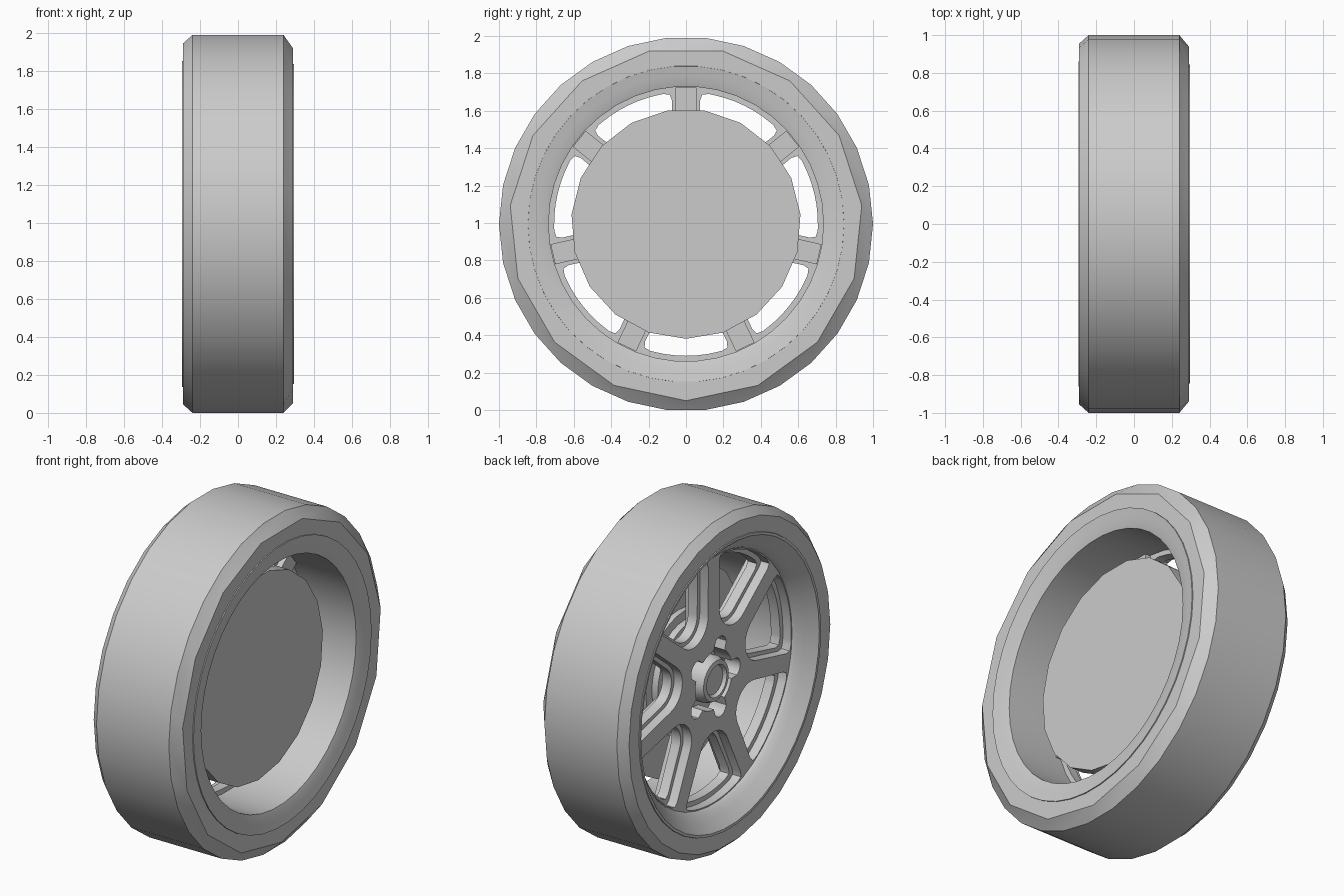
import bpy, bmesh, math
from mathutils import Matrix, Vector

CZ = 0.995          # axle height
SPOKES = 7
BETA = math.pi / SPOKES

if "Cube" in bpy.data.objects:
    bpy.data.objects.remove(bpy.data.objects["Cube"], do_unlink=True)

grey = bpy.data.materials.new("plain_grey")
grey.use_nodes = True
grey.diffuse_color = (0.6, 0.6, 0.6, 1)
grey.node_tree.nodes["Principled BSDF"].inputs["Base Color"].default_value = (0.6, 0.6, 0.6, 1)


def finish(name, mesh):
    """Link a mesh with the grey material and smooth it, keeping edges sharp."""
    obj = bpy.data.objects.new(name, mesh)
    mesh.materials.clear()
    mesh.materials.append(grey)
    bpy.context.scene.collection.objects.link(obj)
    bpy.ops.object.select_all(action='DESELECT')
    obj.select_set(True)
    bpy.context.view_layer.objects.active = obj
    bpy.ops.object.shade_smooth_by_angle(angle=math.radians(30))
    return obj


def from_bmesh(name, bm):
    bmesh.ops.recalc_face_normals(bm, faces=bm.faces)
    mesh = bpy.data.meshes.new(name)
    bm.to_mesh(mesh)
    bm.free()
    return finish(name, mesh)


def ring(bm, r, x, n, phase=0.0):
    steps = [phase + math.tau * i / n for i in range(n)]
    return [bm.verts.new((x, r * math.cos(a), CZ + r * math.sin(a))) for a in steps]


def bridge(bm, a, b):
    n = len(a)
    for i in range(n):
        j = (i + 1) % n
        bm.faces.new((a[i], a[j], b[j], b[i]))


def bridge_half(bm, full, half):
    """Join a ring to one with half as many corners."""
    n, m = len(full), len(half)
    for i in range(m):
        p, q, s = full[2 * i], full[2 * i + 1], full[(2 * i + 2) % n]
        bm.faces.new((p, q, half[i]))
        bm.faces.new((q, s, half[(i + 1) % m], half[i]))


def lathe(name, profile, n, closed=False, phase=0.0):
    """Turn (radius, x) points about the axle; open profiles get end caps."""
    bm = bmesh.new()
    rings = [ring(bm, r, x, n, phase) for r, x in profile]
    for a, b in zip(rings, rings[1:]):
        bridge(bm, a, b)
    if closed:
        bridge(bm, rings[-1], rings[0])
    else:
        bm.faces.new(rings[0])
        bm.faces.new(rings[-1])
    return from_bmesh(name, bm)


def window(w, root, R):
    """Rounded window outline between two spokes of half width w."""
    c = (root - w) / (1 - math.sin(BETA))
    rho = c - root
    pts = []
    start, end = BETA + math.pi / 2, 1.5 * math.pi - BETA
    for i in range(13):
        a = start + (end - start) * i / 12
        pts.append(Vector((c + rho * math.cos(a), rho * math.sin(a))))
    gamma = BETA - math.asin(w / R)

    def polar(r, a):
        return Vector((r * math.cos(a), r * math.sin(a)))

    def corner(sign):
        tip = polar(R, sign * gamma)
        along = tip - polar(0.05, sign * BETA)
        before = tip - along.normalized() * 0.04
        after = polar(R, sign * (gamma - 0.06))
        return [before, before * 0.2 + tip * 0.6 + after * 0.2, after]

    pts += corner(-1)
    pts += [polar(R, gamma * k / 4) for k in range(-3, 4)]
    pts += corner(1)[::-1]
    return pts


def plate(name, outer, hole, w, root, R, x, half):
    """Flat wheel face with a hub hole and spoke windows cut through."""
    circle = [Vector((outer * math.cos(a), outer * math.sin(a)))
              for a in (math.tau * i / 42 for i in range(42))]
    outlines = [circle, hole]
    for k in range(SPOKES):
        turn = Matrix.Rotation(math.pi / 2 + BETA * (2 * k + 1), 2)
        outlines.append([turn @ p for p in window(w, root, R)])
    curve = bpy.data.curves.new(name + "_outline", 'CURVE')
    curve.dimensions = '2D'
    curve.fill_mode = 'BOTH'
    curve.extrude = half
    for pts in outlines:
        s = curve.splines.new('POLY')
        s.points.add(len(pts) - 1)
        for sp, p in zip(s.points, pts):
            sp.co = (p.x, p.y, 0, 1)
        s.use_cyclic_u = True
    tmp = bpy.data.objects.new(name + "_outline", curve)
    bpy.context.scene.collection.objects.link(tmp)
    dg = bpy.context.evaluated_depsgraph_get()
    mesh = bpy.data.meshes.new_from_object(tmp.evaluated_get(dg))
    bpy.data.objects.remove(tmp, do_unlink=True)
    # stand the plate up across the axle
    mesh.transform(Matrix(((0, 0, 1, x), (1, 0, 0, 0), (0, 1, 0, CZ), (0, 0, 0, 1))))
    bm = bmesh.new()
    bm.from_mesh(mesh)
    bmesh.ops.remove_doubles(bm, verts=bm.verts, dist=0.0001)
    return from_bmesh(name, bm)


# Tyre: round tread, coarser chamfer on the inner side
bm = bmesh.new()
step = math.tau / 30
inner = ring(bm, 0.835, 0.29, 30)
shoulder = ring(bm, 0.945, 0.29, 15, step / 2)
tread = [ring(bm, r, x, 30) for r, x in
         ((1.0, 0.24), (1.0, -0.24), (0.955, -0.29), (0.86, -0.29))]
bridge_half(bm, inner, shoulder)
bridge_half(bm, tread[0], shoulder)
for a, b in zip(tread, tread[1:] + [inner]):
    bridge(bm, a, b)
from_bmesh("tyre", bm)

# Rim: outer lip, dish, straight barrel and inner flange
lathe("rim", [(0.865, -0.28), (0.86, -0.295), (0.845, -0.294), (0.82, -0.27),
              (0.785, -0.235), (0.755, -0.205), (0.738, -0.175), (0.735, -0.07),
              (0.735, 0.27), (0.76, 0.279), (0.8, 0.287), (0.845, 0.296),
              (0.847, 0.27)], 42, closed=True)

# Stepped spoke face and backing, with a lobed recess for the wheel bolts
recess = []
for i in range(80):
    a = math.tau * i / 80
    r = 0.175 + 0.075 * max(0, -math.cos(5 * a)) ** 0.4
    recess.append(Vector((r * math.cos(a), r * math.sin(a))))
plate("spoke_face", 0.742, recess, 0.055, 0.31, 0.734, -0.155, 0.03)
plate("spoke_backing", 0.745, recess, 0.08, 0.335, 0.705, -0.1, 0.03)

# Ribs along the back of the spokes
bm = bmesh.new()
for k in range(SPOKES):
    place = (Matrix.Translation((-0.055, 0, CZ)) @ Matrix.Rotation(2 * BETA * k, 4, 'X')
             @ Matrix.Translation((0, 0, 0.5)) @ Matrix.Diagonal((0.04, 0.11, 0.46, 1)))
    bmesh.ops.create_cube(bm, size=1, matrix=place)
from_bmesh("spoke_ribs", bm)

# Centre cap with a sunken middle
lathe("centre_cap", [(0.135, -0.06), (0.135, -0.165), (0.12, -0.2), (0.095, -0.205),
                     (0.085, -0.185)], 24)

# Brake disc and the stepped hub drum that carries it
lathe("brake_disc", [(0.614, 0.05), (0.614, 0.135)], 19, phase=-math.pi / 2)
lathe("hub_drum", [(0.36, 0.07), (0.36, 0.015), (0.31, 0.01), (0.31, -0.03),
                   (0.26, -0.035), (0.26, -0.08)], 32)
